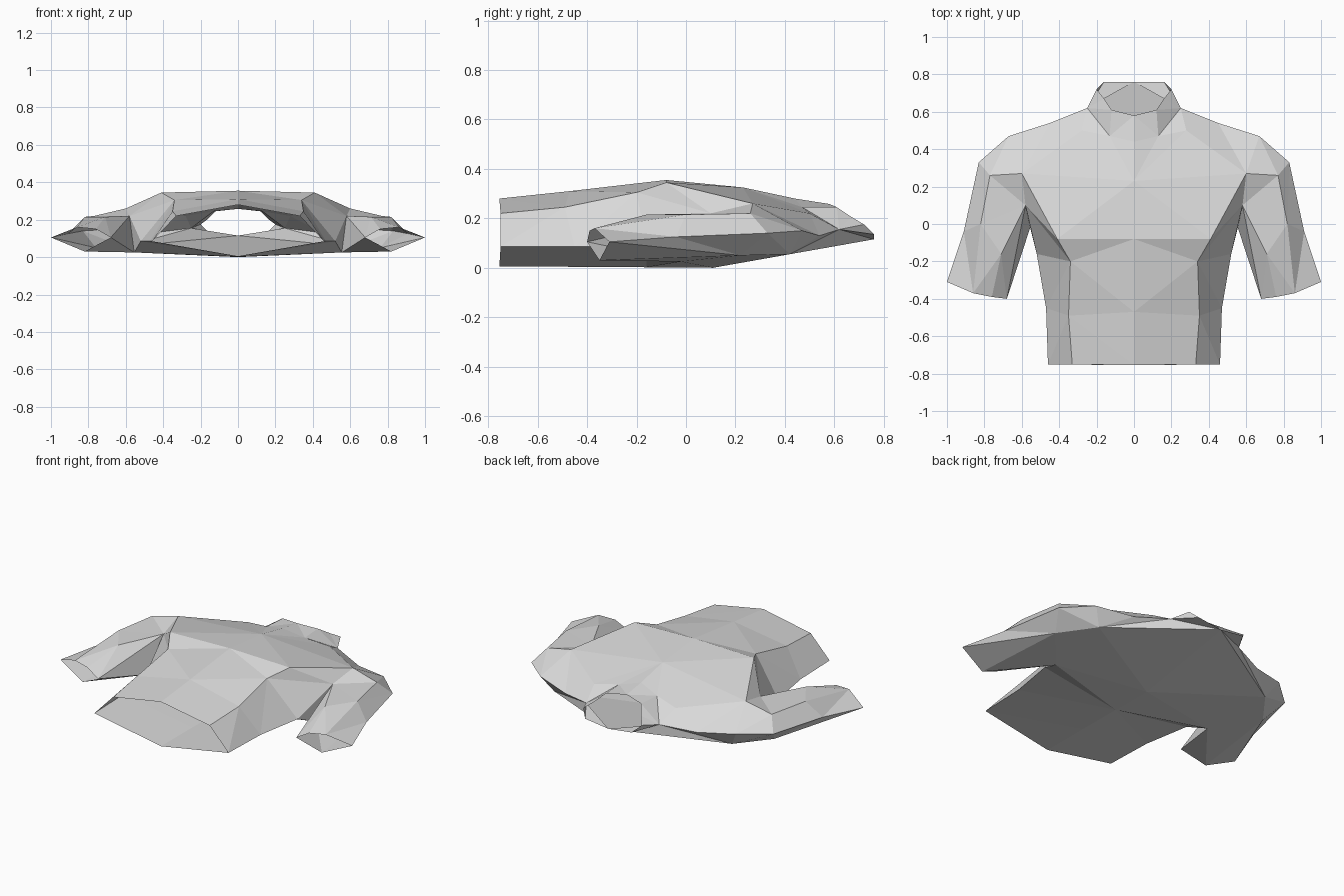
import bpy
import bmesh
from mathutils import Vector

default = bpy.data.objects.get("Cube")
if default:
    bpy.data.objects.remove(default, do_unlink=True)

GREY = (0.7, 0.7, 0.7, 1)
cloth = bpy.data.materials.new("light grey cloth")
cloth.use_nodes = True
cloth.diffuse_color = GREY
cloth.node_tree.nodes["Principled BSDF"].inputs["Base Color"].default_value = GREY


def bridge(first, second):
    """Quads between two profiles of equal length."""
    return [(first[i], first[i + 1], second[i + 1], second[i])
            for i in range(len(first) - 1)]


def build(name, panels, middle):
    """Make one half from its panels, face it outward and mirror it."""
    bm = bmesh.new()
    corners = {}
    for panel in panels:
        for point in panel:
            if point not in corners:
                corners[point] = bm.verts.new(point)
        bm.faces.new([corners[point] for point in panel])
    bmesh.ops.recalc_face_normals(bm, faces=bm.faces)
    facing = sum(face.calc_area() * face.normal.dot(
        (face.calc_center_median() - Vector(middle)).normalized()) for face in bm.faces)
    if facing < 0:
        bmesh.ops.reverse_faces(bm, faces=bm.faces)
    bmesh.ops.triangulate(bm, faces=bm.faces)
    mesh = bpy.data.meshes.new(name)
    bm.to_mesh(mesh)
    bm.free()
    mesh.materials.append(cloth)
    obj = bpy.data.objects.new(name, mesh)
    bpy.context.collection.objects.link(obj)
    mirror = obj.modifiers.new("both sides", "MIRROR")
    mirror.use_clip = True
    mirror.merge_threshold = 0.001


# Open body profiles, from front centre round the side to back centre
hem = [(0, -.755, .28), (.33, -.75, .22), (.46, -.75, .085), (0, -.755, .005)]
waist = [(0, -.47, .31), (.35, -.49, .245), (.47, -.45, .085), (0, -.45, .004)]
ribs = [(0, -.08, .355), (.34, -.2, .305), (.52, -.16, .085), (0, -.16, .002)]

# Chest, shoulder and back landmarks
chest_corner = (.41, -.08, .345)
breastbone = (0, .23, .325)
yoke = (.28, .5, .22)
shoulder_front = (.6, .27, .26)
shoulder_top = (.45, .54, .13)
deltoid = (.67, .47, .15)
shoulder_blade = (.61, .42, .055)
back_centre = (0, .11, 0)

# Collar base and neck opening, from front centre to nape
base = [(0, .44, .28), (.13, .47, .245), (.25, .62, .155)]
rim = [(0, .58, .258), (.12, .61, .245), (.16, .67, .205),
       (.2, .72, .175), (.16, .76, .135), (0, .76, .115)]
nape = rim[5]

# Cuff ring, elbow and armhole: outer edge first, then over the top and under
cuff = [(1, -.31, .105), (.86, -.37, .16), (.76, -.39, .15),
        (.68, -.4, .105), (.82, -.35, .03)]
elbow = [(.91, -.04, .125), (.82, 0, .215), (.71, -.16, .215)]
outer, top, pit_front = (.83, .33, .14), (.77, .26, .22), (.58, .1, .22)
pit_back, under = (.555, -.02, .025), (.76, .22, .05)

# Torso front, flanks and shoulder caps
front = bridge(hem, waist) + bridge(waist, ribs) + [
    (ribs[0], ribs[1], chest_corner),
    (ribs[0], chest_corner, breastbone),
    (breastbone, chest_corner, shoulder_front, yoke),
    (breastbone, yoke, base[1], base[0]),
    (yoke, shoulder_top, base[2], base[1]),
    (yoke, shoulder_front, deltoid, shoulder_top),
    (ribs[1], pit_front, chest_corner),
    (ribs[1], ribs[2], pit_front),
    (pit_front, shoulder_front, chest_corner),
    (ribs[2], pit_back, pit_front),
    (shoulder_front, pit_front, top),
    (shoulder_front, top, deltoid),
    (top, outer, deltoid),
]

# Flat back panel and the band rising from it to the shoulder line
back = [
    (ribs[2], ribs[3], back_centre, pit_back),
    (back_centre, nape, shoulder_blade),
    (back_centre, shoulder_blade, pit_back),
    (pit_back, shoulder_blade, under),
    (nape, rim[4], base[2]),
    (nape, base[2], shoulder_blade),
    (base[2], shoulder_top, shoulder_blade),
    (shoulder_top, deltoid, shoulder_blade),
    (deltoid, outer, shoulder_blade),
    (outer, under, shoulder_blade),
]
build("torso", front + back, (0, 0, .15))

# Short sleeves, open at the cuff
sleeve = bridge(cuff[:3], elbow) + bridge(elbow, [outer, top, pit_front]) + [
    (cuff[2], cuff[3], elbow[2]),
    (cuff[3], pit_front, elbow[2]),
    (cuff[3], pit_back, pit_front),
    (cuff[3], cuff[4], pit_back),
    (cuff[4], under, pit_back),
    (cuff[4], cuff[0], under),
    (cuff[0], elbow[0], under),
    (elbow[0], outer, under),
]
build("sleeves", sleeve, (.78, -.05, .12))

# Raised collar around the open neck
collar = bridge(base, rim[:3]) + [(base[2], rim[3], rim[2]), (base[2], rim[4], rim[3])]
build("collar", collar, (0, .66, .15))
